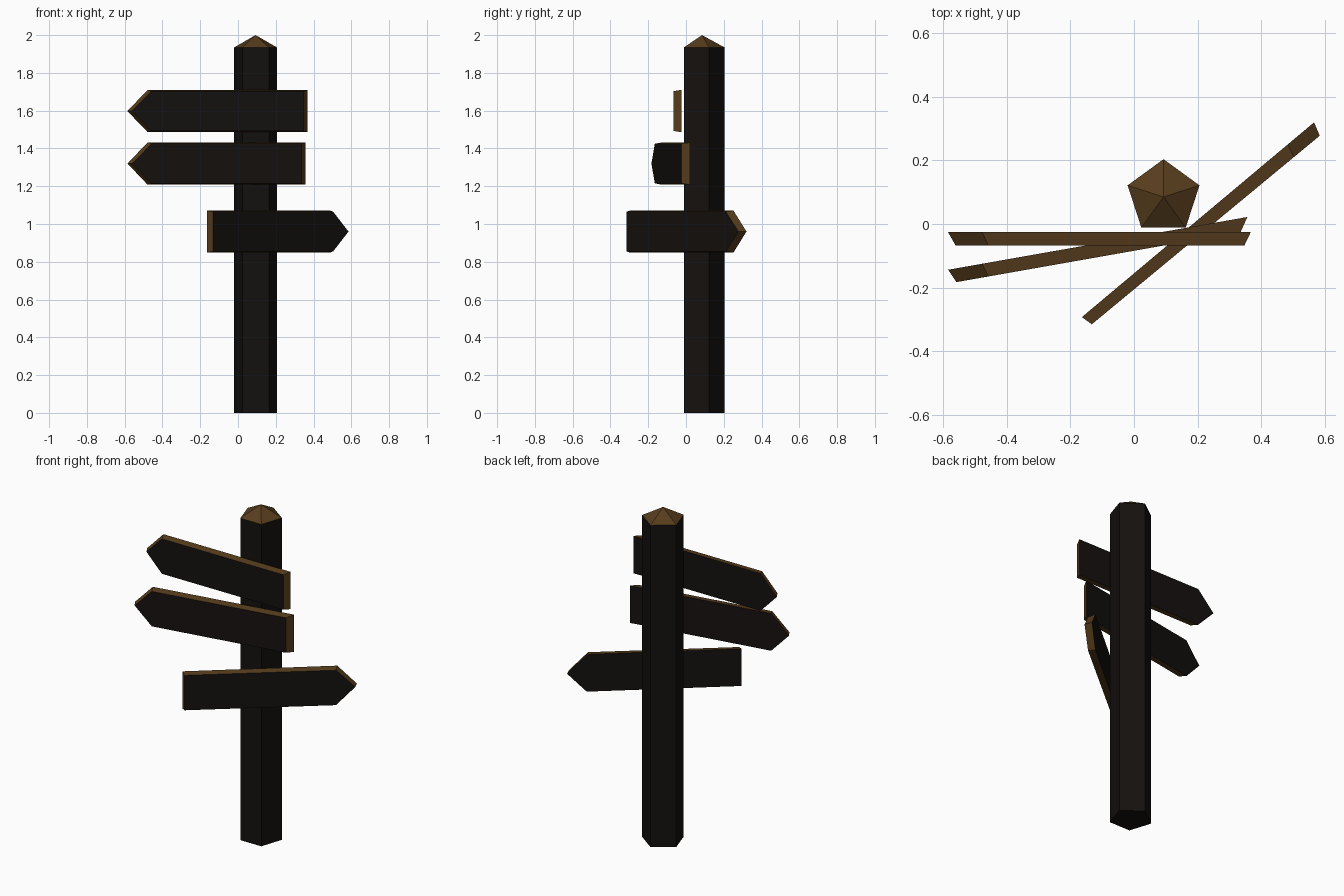
import bpy, bmesh
from math import sin, cos, tau
from mathutils import Vector

if "Cube" in bpy.data.objects:
    bpy.data.objects.remove(bpy.data.objects["Cube"])


def material(name, rgb):
    mat = bpy.data.materials.new(name)
    mat.diffuse_color = (*rgb, 1)
    mat.use_nodes = True
    mat.node_tree.nodes["Principled BSDF"].inputs["Base Color"].default_value = mat.diffuse_color
    return mat


DARK = material("dark_wood", (0.007, 0.0055, 0.0045))
BROWN = material("cut_wood", (0.095, 0.046, 0.012))


def finish(name, bm):
    bmesh.ops.recalc_face_normals(bm, faces=bm.faces[:])
    mesh = bpy.data.meshes.new(name)
    bm.to_mesh(mesh)
    bm.free()
    mesh.materials.append(DARK)
    mesh.materials.append(BROWN)
    obj = bpy.data.objects.new(name, mesh)
    bpy.context.collection.objects.link(obj)


def bridge(bm, a, b, mat):
    n = len(a)
    for i in range(n):
        j = (i + 1) % n
        bm.faces.new((a[i], a[j], b[j], b[i])).material_index = mat


# five-sided post with a pointed, freshly cut top
def make_post(cx=0.093, cy=0.085, radius=0.119, shoulder=1.935, top=2.0):
    bm = bmesh.new()

    def ring(z):
        return [bm.verts.new((cx + radius * sin(i * tau / 5),
                              cy + radius * cos(i * tau / 5), z)) for i in range(5)]
    low, high = ring(0), ring(shoulder)
    bm.faces.new(low)
    bridge(bm, low, high, 0)
    apex = bm.verts.new((cx, cy, top))
    for i in range(5):
        bm.faces.new((high[i], high[(i + 1) % 5], apex)).material_index = 1
    finish("post", bm)


# arrow board: dark front and back, brown bevelled rim, given by plan-view corners
def make_board(name, z, tip_back, tail_back, tip_front, tail_front):
    bm = bmesh.new()

    def outline(tip, tail, half):
        tip, tail = Vector((*tip, z)), Vector((*tail, z))
        neck = tip.lerp(tail, 0.113)
        up = Vector((0, 0, half))
        return [bm.verts.new(p) for p in
                (tip, neck + up, tail + up, tail - up, neck - up)]
    back = outline(tip_back, tail_back, 0.112)
    front = outline(tip_front, tail_front, 0.105)
    bm.faces.new(back)
    bm.faces.new(front)
    bridge(bm, back, front, 1)
    finish(name, bm)


make_post()
make_board("upper_board", 1.598, (-0.586, -0.025), (0.368, -0.025),
           (-0.562, -0.067), (0.348, -0.067))
make_board("middle_board", 1.32, (-0.585, -0.144), (0.357, 0.022),
           (-0.559, -0.183), (0.336, -0.025))
make_board("lower_board", 0.96, (0.567, 0.32), (-0.164, -0.293),
           (0.585, 0.278), (-0.133, -0.316))
